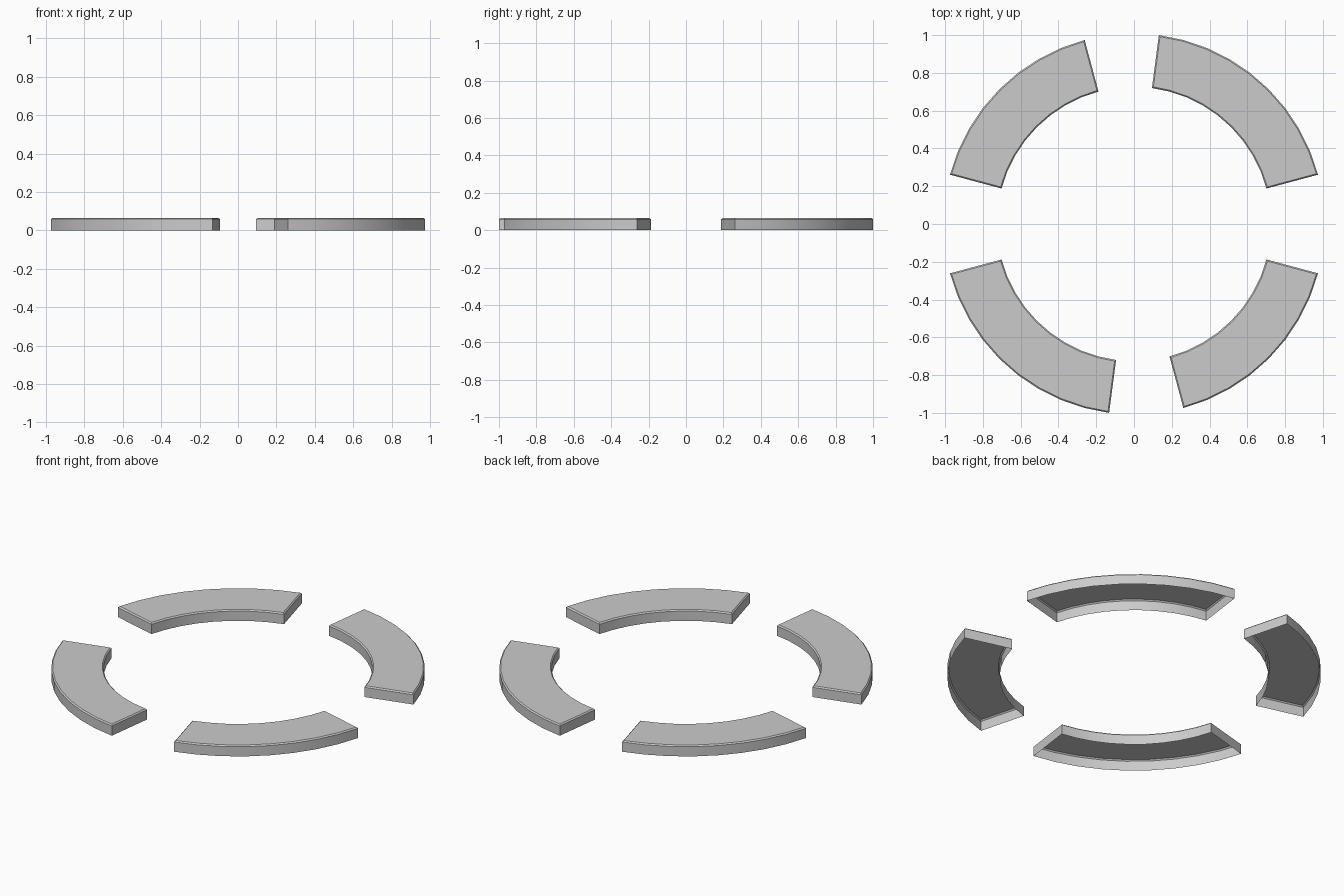
import bpy
import math

if "Cube" in bpy.data.objects:
    bpy.data.objects.remove(bpy.data.objects["Cube"])

R_OUT, R_IN = 1.0086, 0.726
HEIGHT, BEVEL = 0.065, 0.007
STEP = 7.5


def outline(start, end, z, inset):
    """Closed loop round one arc segment: outer arc, then inner arc back."""
    n = round((end - start) / STEP)
    loop = []
    for r, order in ((R_OUT - inset, range(n + 1)), (R_IN + inset, range(n, -1, -1))):
        for i in order:
            a = math.radians(start + i * STEP)
            x, y = r * math.cos(a), r * math.sin(a)
            # pull the end edges inwards, square to the end face
            shift = inset if i == 0 else -inset if i == n else 0
            loop.append((x - shift * math.sin(a), y + shift * math.cos(a), z))
    return loop, n


def arc_segment(name, start, end):
    verts, faces = [], []
    for z, inset in ((0, 0), (HEIGHT - BEVEL, 0), (HEIGHT, BEVEL)):
        loop, n = outline(start, end, z, inset)
        verts += loop
    m = 2 * (n + 1)
    # side walls and top chamfer
    for k in (0, m):
        for i in range(m):
            j = (i + 1) % m
            faces.append((k + i, k + j, k + m + j, k + m + i))
    # top surface; the underside stays open
    t = 2 * m
    for i in range(n):
        faces.append((t + i, t + i + 1, t + m - 2 - i, t + m - 1 - i))
    mesh = bpy.data.meshes.new(name)
    mesh.from_pydata(verts, [], faces)
    obj = bpy.data.objects.new(name, mesh)
    bpy.context.collection.objects.link(obj)
    bpy.ops.object.select_all(action='DESELECT')
    obj.select_set(True)
    bpy.context.view_layer.objects.active = obj
    bpy.ops.object.shade_smooth_by_angle(angle=math.radians(30))


# two longer and two shorter segments, opposite each other
arc_segment("back_right_segment", 15, 82.5)
arc_segment("back_left_segment", 105, 165)
arc_segment("front_left_segment", 195, 262.5)
arc_segment("front_right_segment", 285, 345)
